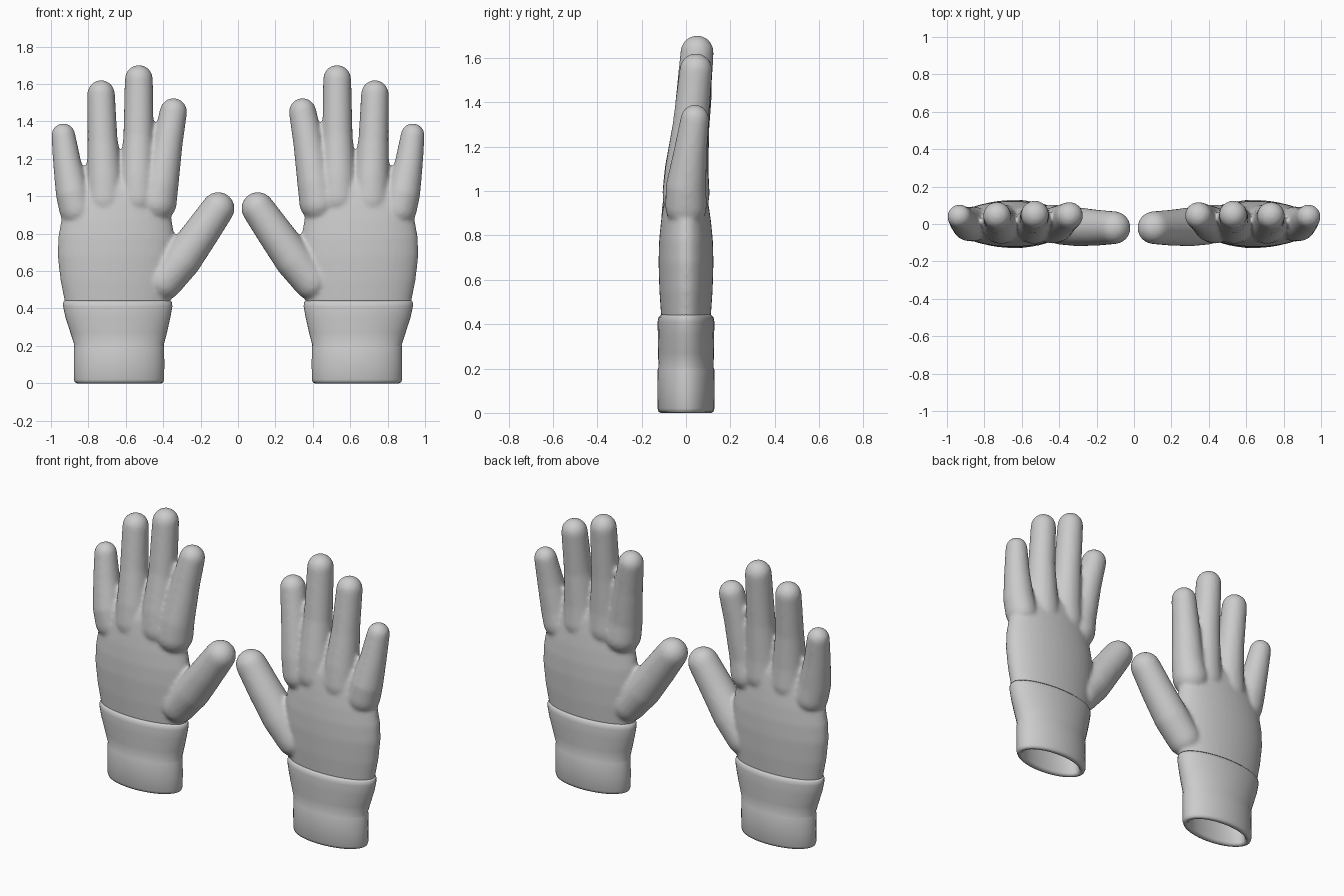
import bpy, bmesh, math
from mathutils import Vector

if "Cube" in bpy.data.objects:
    bpy.data.objects.remove(bpy.data.objects["Cube"])

N = 40


def loft(bm, rings, cap=True):
    """Skin a list of (centre, u, v) elliptical rings."""
    loops = []
    for c, u, v in rings:
        loops.append([bm.verts.new(c + u * math.cos(2 * math.pi * i / N)
                                   + v * math.sin(2 * math.pi * i / N)) for i in range(N)])
    for a, b in zip(loops, loops[1:]):
        for i in range(N):
            j = (i + 1) % N
            bm.faces.new((a[i], a[j], b[j], b[i]))
    if cap:
        bm.faces.new(loops[0][::-1])
        bm.faces.new(loops[-1])
    return loops


def oval(cx, hw, hy, z):
    return Vector((cx, 0, z)), Vector((hw, 0, 0)), Vector((0, hy, 0))


def tube(bm, stations):
    """Round-ended tapering tube through (x, y, z, radius) stations."""
    pts = [Vector(s[:3]) for s in stations]
    rad = [s[3] for s in stations]
    d0, d1 = (pts[1] - pts[0]).normalized(), (pts[-1] - pts[-2]).normalized()
    seq = []
    ang = [math.radians(a) for a in (86, 70, 52, 35, 17)]
    for a in ang:
        seq.append((pts[0] - d0 * rad[0] * math.sin(a), rad[0] * math.cos(a)))
    seq += list(zip(pts, rad))
    for a in reversed(ang):
        seq.append((pts[-1] + d1 * rad[-1] * math.sin(a), rad[-1] * math.cos(a)))
    v = Vector((0, 1, 0))
    rings = []
    for i, (c, r) in enumerate(seq):
        d = (seq[min(i + 1, len(seq) - 1)][0] - seq[max(i - 1, 0)][0]).normalized()
        u = v.cross(d).normalized()
        rings.append((c, u * r, d.cross(u) * r))
    loft(bm, rings)


def finish(bm, name):
    bmesh.ops.recalc_face_normals(bm, faces=bm.faces)
    for f in bm.faces:
        f.smooth = True
    me = bpy.data.meshes.new(name)
    bm.to_mesh(me)
    bm.free()
    ob = bpy.data.objects.new(name, me)
    bpy.context.collection.objects.link(ob)
    return ob


# Hand: palm, four fingers and thumb, fused
bm = bmesh.new()
loft(bm, [oval(*s) for s in (
    (.645, .275, .108, .39), (.645, .285, .113, .45), (.647, .303, .12, .55),
    (.65, .315, .124, .68), (.65, .312, .121, .78), (.65, .296, .112, .87),
    (.645, .275, .1, .95), (.635, .24, .085, 1.03), (.63, .19, .06, 1.09))])
fingers = [
    [(.433, 0, .965, .105), (.413, .0, 1.07, .096), (.376, .025, 1.29, .081), (.345, .045, 1.452, .073)],
    [(.535, 0, .99, .107), (.535, .003, 1.1, .099), (.532, .025, 1.32, .081), (.53, .05, 1.627, .075)],
    [(.71, 0, .98, .107), (.713, .003, 1.1, .097), (.724, .02, 1.3, .08), (.732, .045, 1.547, .074)],
    [(.862, 0, .93, .094), (.884, 0, 1.02, .091), (.914, .02, 1.18, .075), (.934, .04, 1.326, .064)]]
for f in fingers:
    tube(bm, f)
tube(bm, [(.395, -.01, .545, .1), (.3, -.015, .66, .104), (.2, -.02, .8, .096), (.106, -.02, .935, .088)])
hand = finish(bm, "glove_hand")
m = hand.modifiers.new("fuse", 'REMESH')
m.mode = 'VOXEL'
m.voxel_size = .011
m.use_smooth_shade = True
m = hand.modifiers.new("soften", 'SMOOTH')
m.factor = .5
m.iterations = 8

# Cuff: open sleeve with hem band and rolled upper lip
bm = bmesh.new()
rings = [oval(*s) for s in (
    (.645, .27, .1, .43), (.645, .282, .112, .443), (.644, .291, .124, .432), (.643, .292, .128, .41),
    (.642, .28, .127, .35), (.638, .258, .126, .27), (.636, .239, .124, .205), (.636, .241, .128, .195),
    (.636, .242, .129, .1), (.636, .241, .128, .02), (.636, .236, .123, .005), (.636, .226, .113, 0),
    (.636, .21, .097, .003), (.636, .202, .089, .015), (.636, .2, .087, .2), (.642, .235, .09, .35),
    (.645, .255, .09, .42))]
loops = loft(bm, rings, cap=False)
for i in range(N):
    j = (i + 1) % N
    bm.faces.new((loops[-1][i], loops[-1][j], loops[0][j], loops[0][i]))
cuff = finish(bm, "glove_cuff")

# Second glove of the pair
for ob in (hand, cuff):
    ob.modifiers.new("pair", 'MIRROR').use_mirror_merge = False
